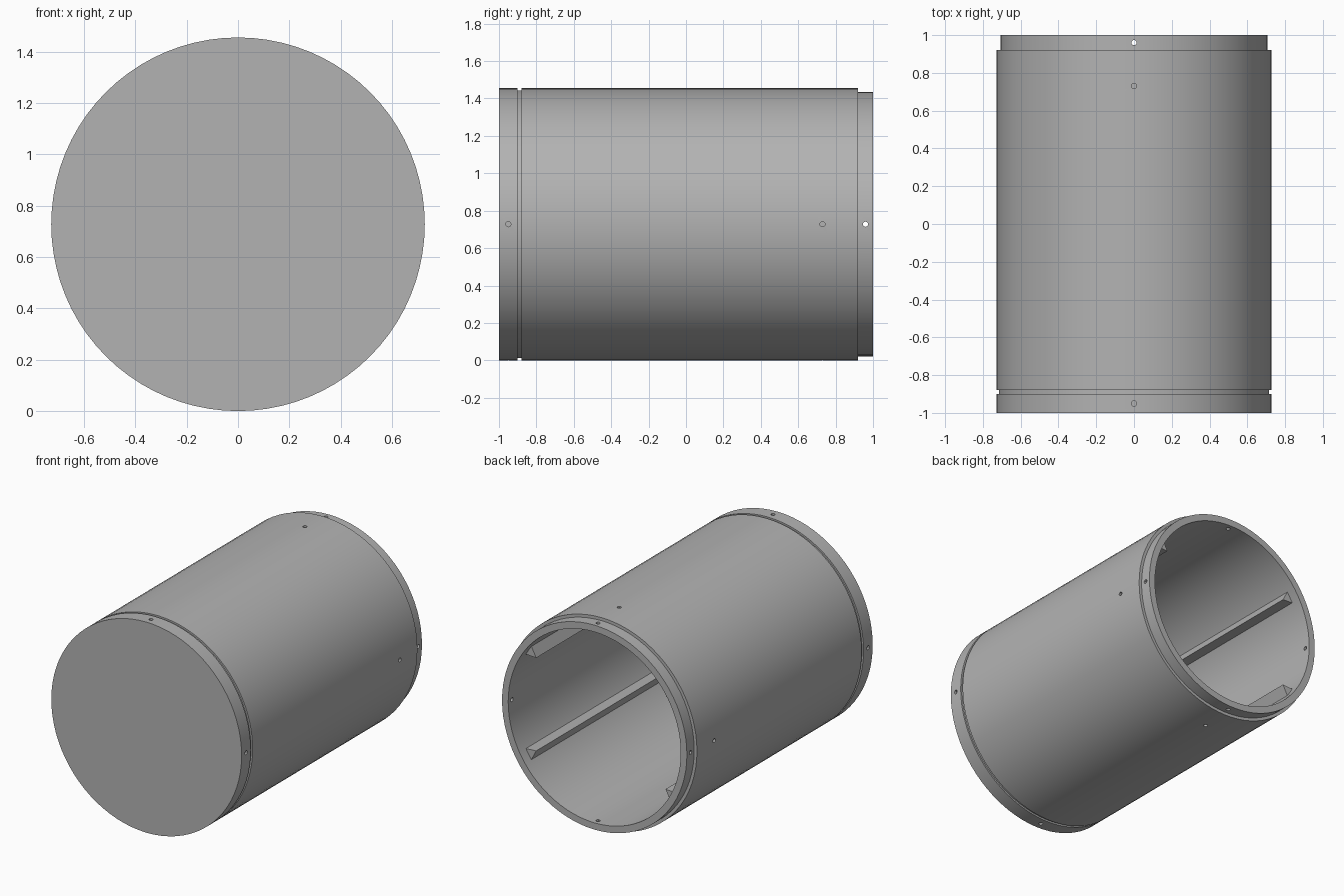
import bpy, bmesh, math
from mathutils import Matrix, Vector

if "Cube" in bpy.data.objects:
    bpy.data.objects.remove(bpy.data.objects["Cube"])

R = 0.728          # outer radius, also the height of the axis
BORE = 0.66        # inner radius
FLOOR = -0.90      # inner face of the closed front end
SIDES = 80

grey = bpy.data.materials.new("mid_grey")
grey.diffuse_color = (0.45, 0.45, 0.45, 1)
grey.use_nodes = True
grey.node_tree.nodes["Principled BSDF"].inputs["Base Color"].default_value = grey.diffuse_color


def make_object(name, bm):
    bmesh.ops.recalc_face_normals(bm, faces=bm.faces)
    mesh = bpy.data.meshes.new(name)
    bm.to_mesh(mesh)
    bm.free()
    ob = bpy.data.objects.new(name, mesh)
    bpy.context.collection.objects.link(ob)
    mesh.materials.append(grey)
    return ob


# Canister shell: (radius, y) profile turned around the y axis
profile = [(0, -1), (R, -1), (R, -0.90), (0.716, -0.90), (0.716, -0.88),
           (R, -0.88), (R, 0.70), (R, 0.76), (R, 0.92), (0.707, 0.92),
           (0.707, 1), (BORE, 1), (BORE, 0.92), (BORE, FLOOR), (0, FLOOR)]
bm = bmesh.new()
verts = [bm.verts.new((r, y, R)) for r, y in profile]
edges = [bm.edges.new(pair) for pair in zip(verts, verts[1:])]
bmesh.ops.spin(bm, geom=verts + edges, cent=(0, 0, R), axis=(0, 1, 0),
               angle=math.tau, steps=SIDES, use_duplicate=False)
bmesh.ops.remove_doubles(bm, verts=bm.verts, dist=1e-5)
shell = make_object("canister_shell", bm)

# Screw holes: four around each ring, only the neck ring goes right through
bm = bmesh.new()
for y, inner in ((-0.95, 0.69), (0.73, 0.69), (0.96, 0.62)):
    for k in range(4):
        a = k * math.pi / 2
        out = Vector((math.cos(a), 0, math.sin(a)))
        mid = out * (inner + 0.78) / 2 + Vector((0, y, R))
        turn = out.to_track_quat('Z', 'Y').to_matrix().to_4x4()
        bmesh.ops.create_cone(bm, cap_ends=True, segments=12, radius1=0.014,
                              radius2=0.014, depth=0.78 - inner,
                              matrix=Matrix.Translation(mid) @ turn)
cutter = make_object("hole_cutter", bm)
cutter.hide_render = True
cutter.hide_viewport = True
cut = shell.modifiers.new("holes", 'BOOLEAN')
cut.operation = 'DIFFERENCE'
cut.solver = 'EXACT'
cut.object = cutter

# Bake the holes, then smooth the round walls
mesh = bpy.data.meshes.new_from_object(
    shell.evaluated_get(bpy.context.evaluated_depsgraph_get()))
shell.modifiers.clear()
shell.data = mesh
bpy.data.objects.remove(cutter)
bpy.ops.object.select_all(action='DESELECT')
shell.select_set(True)
bpy.context.view_layer.objects.active = shell
bpy.ops.object.shade_smooth_by_angle(angle=math.radians(30))

# Inner rails: four triangular bars along the bore, two on each side
for name, deg in (("right_upper", 33), ("right_lower", -33),
                  ("left_upper", 147), ("left_lower", 213)):
    a = math.radians(deg)
    out = Vector((math.cos(a), 0, math.sin(a)))
    side = Vector((-math.sin(a), 0, math.cos(a)))
    corners = [out * 0.59, out * 0.662 + side * 0.041, out * 0.662 - side * 0.041]
    bm = bmesh.new()
    face = bm.faces.new([bm.verts.new(c + Vector((0, FLOOR, R))) for c in corners])
    grown = bmesh.ops.extrude_face_region(bm, geom=[face], use_keep_orig=True)
    bmesh.ops.translate(bm, vec=(0, 0.93 - FLOOR, 0),
                        verts=[g for g in grown["geom"] if isinstance(g, bmesh.types.BMVert)])
    make_object("inner_rail_" + name, bm)
